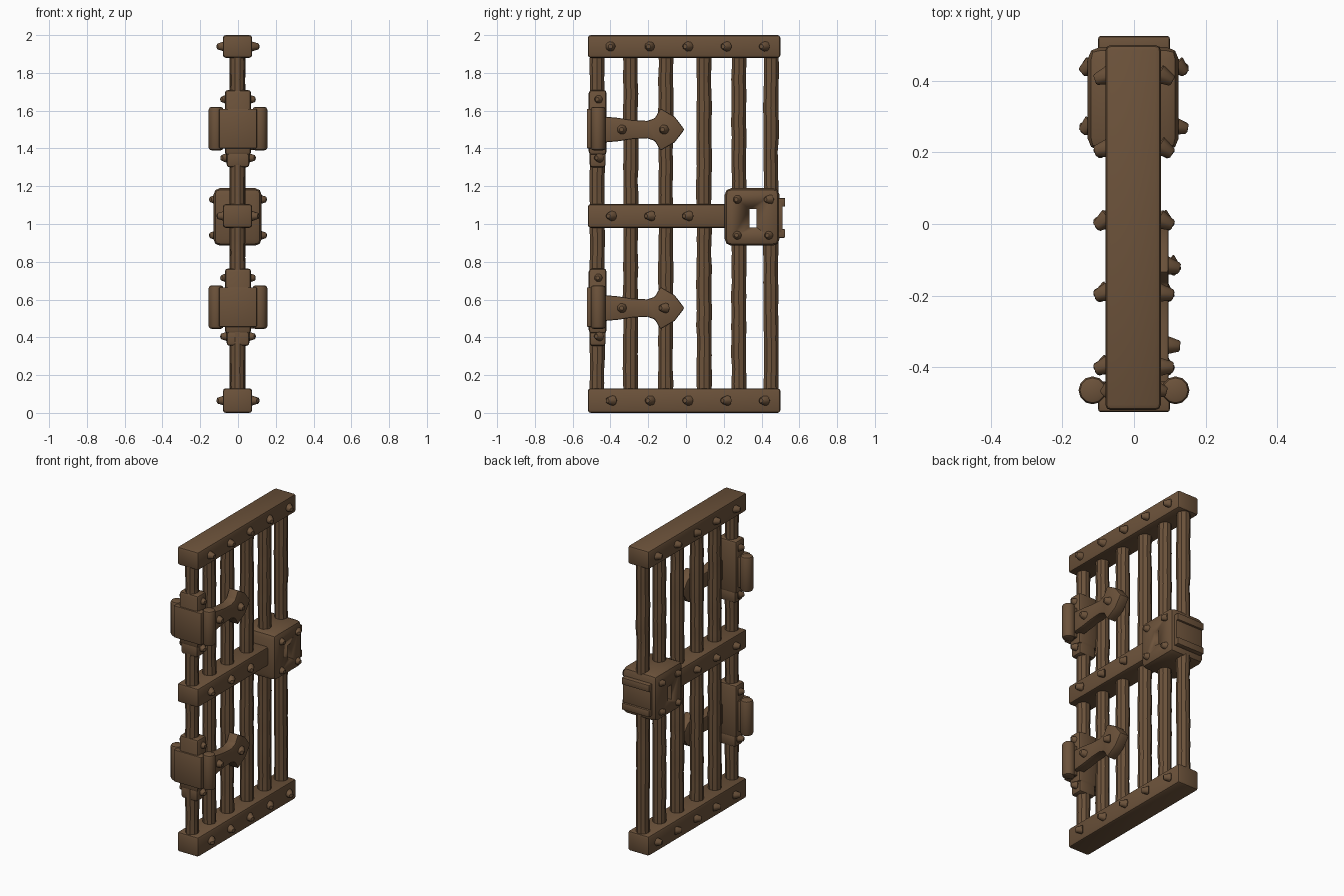
import bpy, math, random
from mathutils import Vector

random.seed(4)
cube = bpy.data.objects.get("Cube")
if cube:
    bpy.data.objects.remove(cube, do_unlink=True)

iron = bpy.data.materials.new("rusty brown iron")
iron.use_nodes = True
COLOUR = (0.15, 0.085, 0.043, 1)
iron.diffuse_color = COLOUR
bsdf = iron.node_tree.nodes["Principled BSDF"]
bsdf.inputs["Base Color"].default_value = COLOUR
bsdf.inputs["Roughness"].default_value = 0.8


def finish(obj, name, bevel=0, segments=2):
    """Name, colour, round and shade one part."""
    obj.name = name
    obj.data.materials.clear()
    obj.data.materials.append(iron)
    bpy.ops.object.select_all(action='DESELECT')
    obj.select_set(True)
    bpy.context.view_layer.objects.active = obj
    if bevel:
        mod = obj.modifiers.new("worn edges", 'BEVEL')
        mod.width = bevel
        mod.segments = segments
        bpy.ops.object.modifier_apply(modifier=mod.name)
    bpy.ops.object.shade_smooth_by_angle(angle=math.radians(35))
    return obj


def block(name, low, high, bevel=0.015, segments=2):
    """Box between two opposite corners."""
    low, high = Vector(low), Vector(high)
    bpy.ops.mesh.primitive_cube_add(size=1)
    obj = bpy.context.object
    for v in obj.data.vertices:
        v.co = (low + high) / 2 + v.co * (high - low)
    return finish(obj, name, bevel, segments)


def rivet(name, side, x, y, z, radius=0.03, height=0.036):
    """Faceted rivet head pointing along side * x."""
    bpy.ops.mesh.primitive_cone_add(
        vertices=7, radius1=radius, radius2=radius * 0.55, depth=height + 0.01,
        location=(side * (x + height / 2 - 0.005), y, z),
        rotation=(random.uniform(0, 0.8), side * math.pi / 2, 0))
    finish(bpy.context.object, name, 0.004, 1)


def bar(name, y):
    """Round upright with a slightly uneven forged surface."""
    rings, sides = 24, 10
    verts, faces = [], []
    for i in range(rings + 1):
        z = 0.08 + 1.84 * i / rings
        r = 0.041 + random.uniform(-0.002, 0.002)
        dy = random.uniform(-0.002, 0.002)
        for k in range(sides):
            a = math.tau * k / sides
            verts.append((r * math.cos(a) - 0.003, y + dy + r * math.sin(a), z))
    for i in range(rings):
        for k in range(sides):
            a, b = i * sides + k, i * sides + (k + 1) % sides
            faces.append((a, b, b + sides, a + sides))
    faces += [tuple(reversed(range(sides))),
              tuple(range(rings * sides, (rings + 1) * sides))]
    mesh = bpy.data.meshes.new(name)
    mesh.from_pydata(verts, [], faces)
    obj = bpy.data.objects.new(name, mesh)
    bpy.context.collection.objects.link(obj)
    finish(obj, name)


def plate(name, outline, x0, x1, bevel):
    """Outline in y, z extruded from x0 to x1."""
    n = len(outline)
    verts = [(x, y, z) for x in (x0, x1) for y, z in outline]
    faces = [tuple(reversed(range(n))), tuple(range(n, 2 * n))]
    faces += [(i, (i + 1) % n, (i + 1) % n + n, i + n) for i in range(n)]
    mesh = bpy.data.meshes.new(name)
    mesh.from_pydata(verts, [], faces)
    obj = bpy.data.objects.new(name, mesh)
    bpy.context.collection.objects.link(obj)
    return finish(obj, name, bevel)


# Uprights
for i, y in enumerate((-0.47, -0.293, -0.107, 0.096, 0.28, 0.45)):
    bar(f"upright_bar_{i + 1}", y)

# Rails and their rivets
RIVET_Y = (-0.4, -0.195, 0.005, 0.208, 0.41)
for name, z0, z1, y1, ys in (("bottom_rail", 0.0, 0.13, 0.5, RIVET_Y),
                             ("middle_rail", 0.98, 1.105, 0.3, RIVET_Y[:3]),
                             ("top_rail", 1.88, 2.0, 0.5, RIVET_Y)):
    block(name, (-0.08, -0.52, z0), (0.075, y1, z1))
    for side in (-1, 1):
        for y in ys:
            rivet(name + "_rivet", side, 0.075, y, (z0 + z1) / 2)

# Hinges
for name, z in (("lower_hinge", 0.56), ("upper_hinge", 1.505)):
    block(name + "_collar", (-0.07, -0.515, z - 0.14), (0.07, -0.42, z + 0.205), 0.018)
    block(name + "_collar_foot", (-0.06, -0.51, z - 0.205), (0.06, -0.425, z - 0.12), 0.015)
    block(name + "_front_plate", (-0.1, -0.525, z - 0.105), (0.1, -0.47, z + 0.105), 0.006)
    for side in (-1, 1):
        # Knuckle pins either side of the front plate
        bpy.ops.mesh.primitive_cylinder_add(vertices=12, radius=0.039, depth=0.23,
                                            location=(side * 0.116, -0.465, z))
        finish(bpy.context.object, name + "_knuckle", 0.014)
        block(name + "_web", (side * 0.085 - 0.03, -0.5, z - 0.1),
              (side * 0.085 + 0.03, -0.44, z + 0.1), 0.005)
        for dz in (-0.155, 0.155):
            rivet(name + "_collar_rivet", side, 0.062, -0.465, z + dz, 0.028, 0.03)

    # Flared strap with a pointed tip, on the left face only
    half = [(-0.45, 0.07), (-0.36, 0.062), (-0.28, 0.05), (-0.205, 0.046),
            (-0.165, 0.06), (-0.135, 0.112), (-0.06, 0.068)]
    outline = [(y, z - 0.005 - h) for y, h in half] + [(-0.008, z - 0.005)]
    outline += [(y, z - 0.005 + h) for y, h in reversed(half)]
    plate(name + "_strap", outline, 0.03, 0.097, 0.008)
    for y in (-0.34, -0.12):
        rivet(name + "_strap_rivet", 1, 0.095, y, z - 0.005, 0.03, 0.034)

# Lock box with a keyhole cut right through
lock = block("lock_box", (-0.13, 0.205, 0.885), (0.125, 0.495, 1.19), 0.035, 2)
keyhole = block("keyhole_cutter", (-0.3, 0.336, 0.982), (0.3, 0.374, 1.08), 0)
cut = lock.modifiers.new("keyhole", 'BOOLEAN')
cut.operation = 'DIFFERENCE'
cut.object = keyhole
bpy.context.view_layer.objects.active = lock
bpy.ops.object.modifier_apply(modifier=cut.name)
bpy.data.objects.remove(keyhole, do_unlink=True)

# Lock back plate, with raised end lips
block("lock_back_plate", (-0.1, 0.47, 0.95), (0.1, 0.512, 1.12), 0.006)
for z in (0.95, 1.115):
    block("lock_back_lip", (-0.1, 0.47, z - 0.023), (0.1, 0.525, z + 0.023), 0.006)
for side in (-1, 1):
    for y in (0.27, 0.435):
        for z in (0.94, 1.13):
            rivet("lock_rivet", side, 0.121, y, z, 0.028, 0.03)
